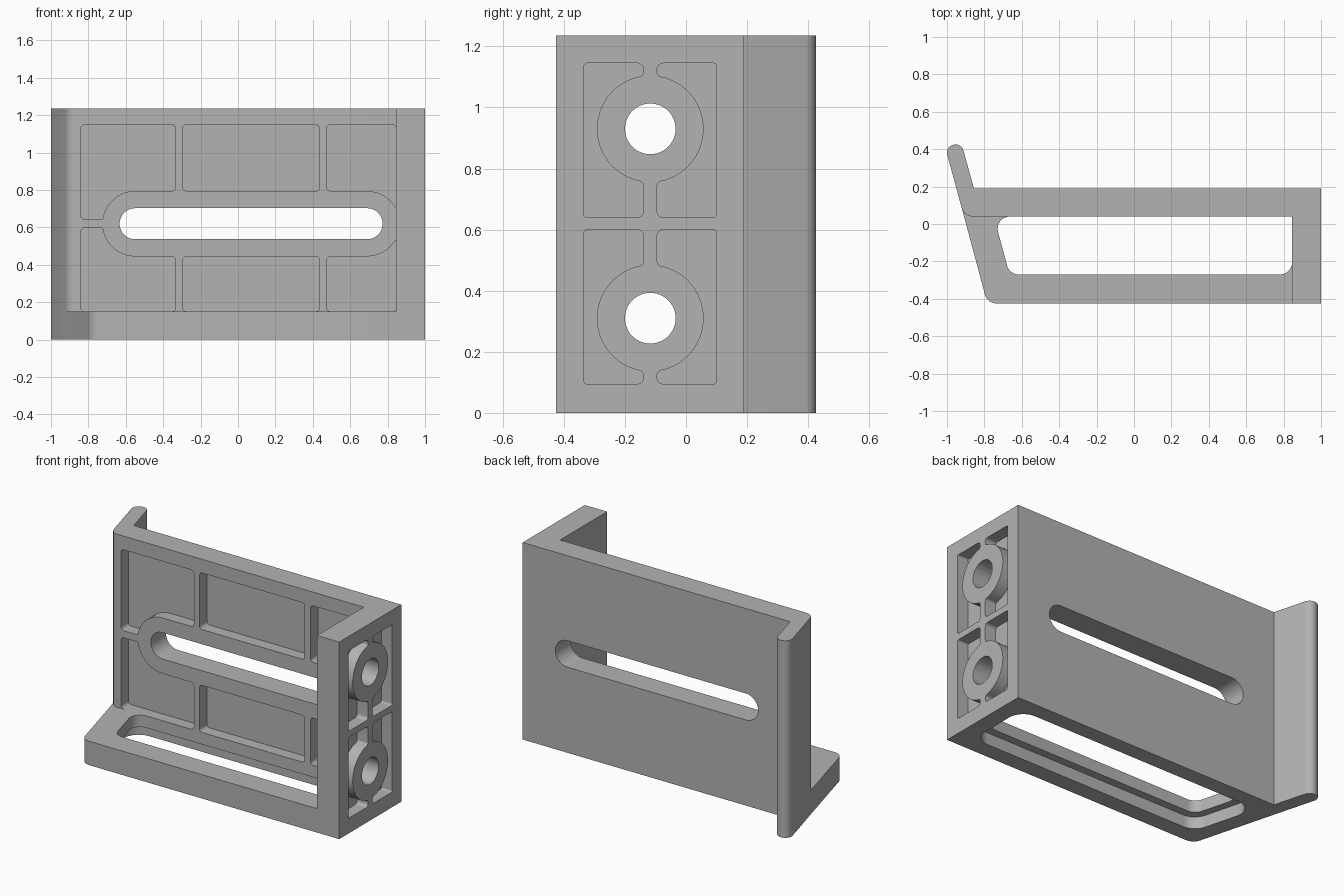
import bpy, bmesh, math
from mathutils import Vector

old = bpy.data.objects.get("Cube")
if old:
    bpy.data.objects.remove(old, do_unlink=True)

H = 1.236          # overall height
MID = 0.62         # height of the long slot
FLOOR = 0.15       # foot thickness
FRONT = 0.04       # front face of the back plate
INNER = 0.845      # inner face of the side plate
DEPTH = 0.075      # depth of the lightening pockets
BOSS, BORE = 0.175, 0.083


def rounded(corners):
    """Outline from (u, v, radius) corners, each replaced by a true arc."""
    out = []
    n = len(corners)
    for i, (u, v, r) in enumerate(corners):
        p = Vector((u, v))
        a = Vector(corners[i - 1][:2]) - p
        b = Vector(corners[(i + 1) % n][:2]) - p
        if r == 0:
            out.append(p)
            continue
        half = (math.pi - a.angle(b)) / 2
        d = min(r * math.tan(half), 0.48 * a.length, 0.48 * b.length)
        s, e, w = p + a.normalized() * d, p + b.normalized() * d, math.cos(half)
        for k in range(9):
            t = k / 8
            c0, c1, c2 = (1 - t) ** 2, 2 * t * (1 - t) * w, t * t
            out.append((s * c0 + p * c1 + e * c2) / (c0 + c1 + c2))
    return out


def arc(cu, cv, r, a0, a1, n=24):
    return [(cu + r * math.cos(a0 + (a1 - a0) * k / n),
             cv + r * math.sin(a0 + (a1 - a0) * k / n), 0) for k in range(n + 1)]


def along_x(u, v, w): return (w, u, v)
def along_y(u, v, w): return (u, w, v)
def along_z(u, v, w): return (u, v, w)


def prism(name, corners, lo, hi, place):
    bm = bmesh.new()
    pts = rounded(corners)
    rings = [[bm.verts.new(place(p.x, p.y, w)) for p in pts] for w in (lo, hi)]
    bm.faces.new(rings[0])
    bm.faces.new(rings[1])
    for i in range(len(pts)):
        bm.faces.new((rings[0][i - 1], rings[0][i], rings[1][i], rings[1][i - 1]))
    bmesh.ops.recalc_face_normals(bm, faces=bm.faces)
    mesh = bpy.data.meshes.new(name)
    bm.to_mesh(mesh)
    bm.free()
    obj = bpy.data.objects.new(name, mesh)
    bpy.context.collection.objects.link(obj)
    return obj


def combine(target, tool, operation="DIFFERENCE"):
    mod = target.modifiers.new("shape", "BOOLEAN")
    mod.operation, mod.solver, mod.object = operation, "EXACT", tool
    bpy.context.view_layer.objects.active = target
    bpy.ops.object.modifier_apply(modifier=mod.name)
    bpy.data.objects.remove(tool, do_unlink=True)


def slant(y, shift=0.0):
    """Leaning left edge shared by flange, foot and window."""
    return -0.898 - 0.268 * y + shift


# Back plate, side plate and leaning flange in one profile
bracket = prism("mounting_bracket", [
    (1, -0.425, 0), (1, 0.19, 0), (slant(0.19, 0.093), 0.19, 0),
    (-0.923, 0.435, 0.0449), (-1.010, 0.412, 0.0449),
    (slant(FRONT), FRONT, 0.06), (INNER, FRONT, 0), (INNER, -0.425, 0)],
    0, H, along_z)

# Foot
foot = prism("foot", [
    (0.92, -0.425, 0), (0.92, 0.12, 0), (slant(0.12), 0.12, 0),
    (slant(-0.425), -0.425, 0.065)], 0, FLOOR, along_z)
combine(bracket, foot, "UNION")


# Foot window, wider on the underside
def window(name, grow, r, sharp, lo, hi):
    back, front, right = FRONT + grow, -0.27 - grow, INNER + grow
    combine(bracket, prism(name, [
        (right, front, r), (right, back, sharp),
        (slant(back, 0.16 - grow), back, r),
        (slant(front, 0.16 - grow), front, r)], lo, hi, along_z))


window("window", 0, 0.065, 0, -0.1, FLOOR + 0.03)
window("window_step", 0.05, 0.1, 0.1, -0.1, DEPTH)

# Long slot through the back plate
SLOT_L, SLOT_R = -0.55, 0.69
q = math.pi / 2
combine(bracket, prism("slot", arc(SLOT_L, MID, BORE, q, 3 * q)
                       + arc(SLOT_R, MID, BORE, -q, q), -0.1, 0.4, along_y))

# Pockets above and below the slot
F = 0.02
for side, end in ((1, 1.15), (-1, FLOOR)):
    edge = MID + side * BOSS
    rib = math.asin(0.0225 / BOSS)
    left = [(-0.84, end, F), (-0.335, end, F), (-0.335, edge, F)]
    left += arc(SLOT_L, MID, BOSS, side * q, side * (2 * q - rib), 12)
    u, v, _ = left[-1]
    left[-1] = (u, v, F)
    left.append((-0.84, v, F))
    middle = [(-0.295, end, F), (0.435, end, F), (0.435, edge, F), (-0.295, edge, F)]
    stop = math.acos((INNER - SLOT_R) / BOSS)
    right = [(0.475, edge, F), (0.475, end, F), (INNER, end, F)]
    right += arc(SLOT_R, MID, BOSS, side * stop, side * q, 7)
    u, v, _ = right[3]
    right[3] = (u, v, F)
    for shape in (left, middle, right):
        combine(bracket, prism("pocket", shape, FRONT - 0.03, FRONT + DEPTH, along_y))

# Side plate: two bores, each with a pair of pockets around its boss
CY = -0.117
for cz, lo, hi in ((0.31, 0.095, 0.60), (0.93, 0.64, 1.145)):
    combine(bracket, prism("bore", arc(CY, cz, BORE, 0, 4 * q, 48)[:-1],
                           0.7, 1.1, along_x))
    for side in (-1, 1):
        a = math.acos(0.0225 / BOSS)
        ring = [(CY + side * (u - CY), v, r)
                for u, v, r in arc(CY, cz, BOSS, a, -a, 18)]
        for i in (0, -1):
            ring[i] = (ring[i][0], ring[i][1], F)
        near, far = CY + side * 0.0225, CY + side * 0.217
        shape = ring + [(near, lo, F), (far, lo, F / 2), (far, hi, F / 2), (near, hi, F)]
        combine(bracket, prism("pocket", shape, 1 - DEPTH, 1.05, along_x))

# Plain grey finish
grey = bpy.data.materials.new("plain_grey")
grey.use_nodes = True
colour = (0.45, 0.45, 0.45, 1)
grey.diffuse_color = colour
grey.node_tree.nodes["Principled BSDF"].inputs["Base Color"].default_value = colour
bracket.data.materials.clear()
bracket.data.materials.append(grey)

bpy.ops.object.select_all(action="DESELECT")
bracket.select_set(True)
bpy.context.view_layer.objects.active = bracket
bpy.ops.object.shade_smooth_by_angle(angle=math.radians(30))
